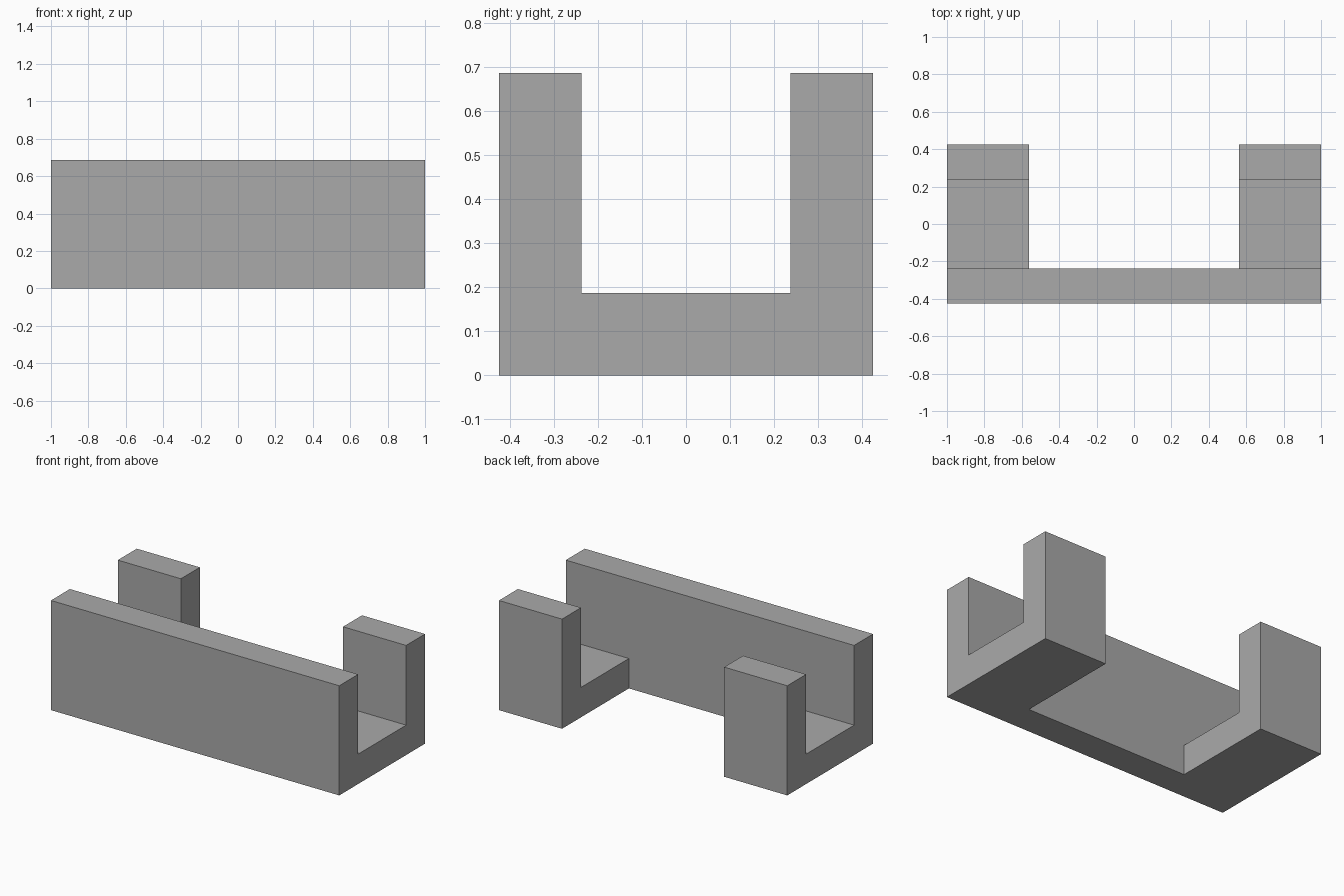
import bpy
import bmesh

default = bpy.data.objects.get("Cube")
if default:
    bpy.data.objects.remove(default, do_unlink=True)

# Overall sizes
HALF_LENGTH, HALF_DEPTH, HEIGHT = 1.0, 0.425, 0.6875
WALL, FLOOR = 0.1875, 0.1875
BRACKET = 0.4375
INNER = HALF_DEPTH - WALL

grey = bpy.data.materials.new("plain grey")
grey.use_nodes = True
colour = (0.4, 0.4, 0.4, 1)
grey.diffuse_color = colour
grey.node_tree.nodes["Principled BSDF"].inputs["Base Color"].default_value = colour


def prism(name, profile, half_length):
    """Extrude a (y, z) profile along x, centred on x = 0."""
    bm = bmesh.new()
    face = bm.faces.new([bm.verts.new((-half_length, y, z)) for y, z in profile])
    side = bmesh.ops.extrude_face_region(bm, geom=[face])["geom"]
    verts = [v for v in side if isinstance(v, bmesh.types.BMVert)]
    bmesh.ops.translate(bm, verts=verts, vec=(2 * half_length, 0, 0))
    bmesh.ops.recalc_face_normals(bm, faces=bm.faces)
    mesh = bpy.data.meshes.new(name)
    bm.to_mesh(mesh)
    bm.free()
    mesh.materials.append(grey)
    obj = bpy.data.objects.new(name, mesh)
    bpy.context.collection.objects.link(obj)
    return obj


# U-shaped channel running the full length
channel = prism("channel_bracket", [
    (-HALF_DEPTH, 0), (HALF_DEPTH, 0), (HALF_DEPTH, HEIGHT), (INNER, HEIGHT),
    (INNER, FLOOR), (-INNER, FLOOR), (-INNER, HEIGHT), (-HALF_DEPTH, HEIGHT),
], HALF_LENGTH)

# Middle gap behind the front wall leaves a bracket at each end
cutter = prism("gap_cutter", [
    (-INNER, -1), (1, -1), (1, 1), (-INNER, 1),
], HALF_LENGTH - BRACKET)
cutter.hide_render = True

gap = channel.modifiers.new("gap", "BOOLEAN")
gap.operation = "DIFFERENCE"
gap.solver = "EXACT"
gap.object = cutter

# Bake the cut and discard the cutter
graph = bpy.context.evaluated_depsgraph_get()
cut_mesh = bpy.data.meshes.new_from_object(channel.evaluated_get(graph))
channel.modifiers.clear()
channel.data = cut_mesh
bpy.data.objects.remove(cutter, do_unlink=True)
